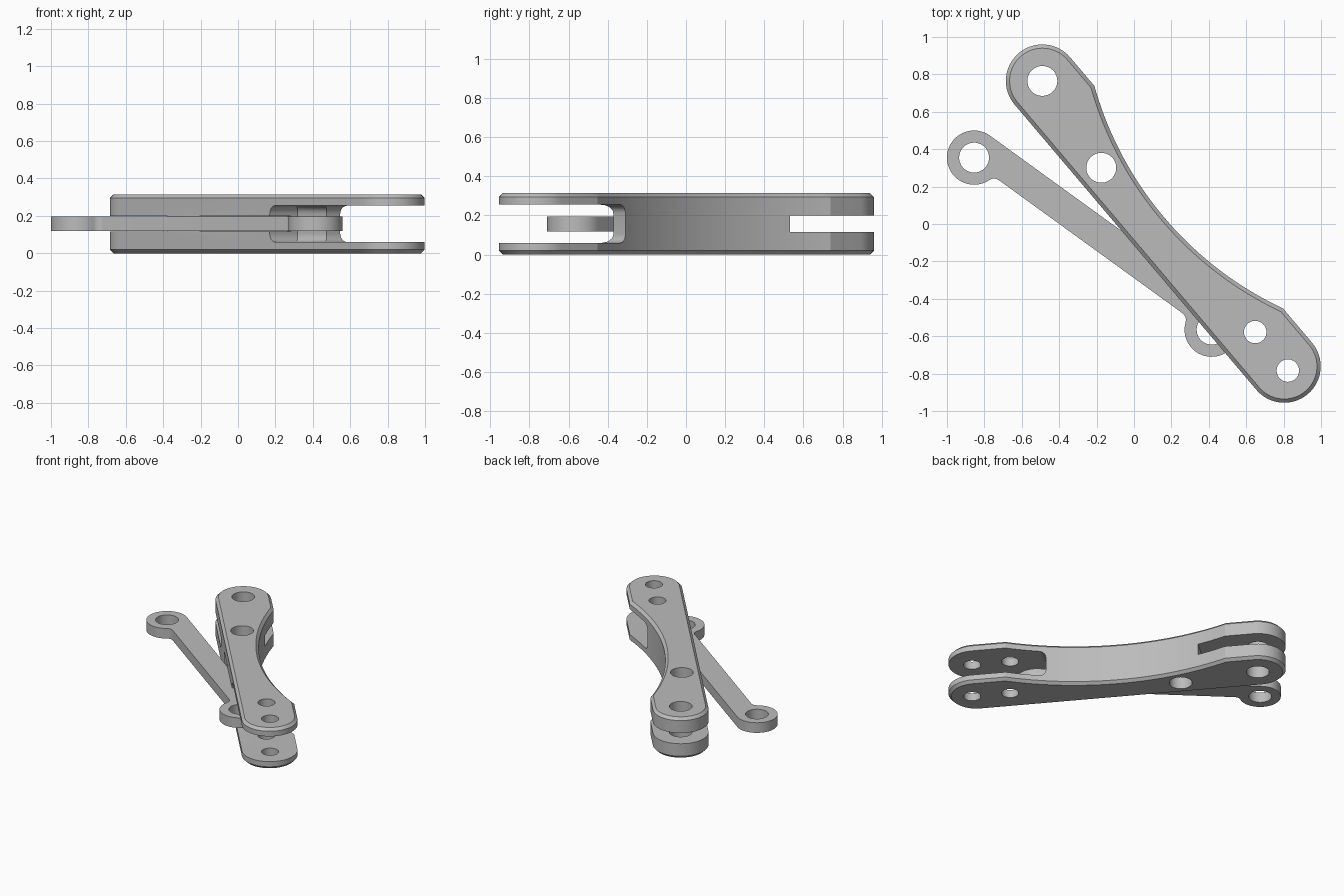
import bpy, bmesh, math
from mathutils import Matrix, Vector

if "Cube" in bpy.data.objects:
    bpy.data.objects.remove(bpy.data.objects["Cube"], do_unlink=True)

grey = bpy.data.materials.new("machined grey")
grey.use_nodes = True
grey.diffuse_color = (0.5, 0.5, 0.5, 1)
grey.node_tree.nodes["Principled BSDF"].inputs["Base Color"].default_value = (0.5, 0.5, 0.5, 1)


def arc(cx, cy, r, a0, a1, n):
    """Points on an arc, angles in degrees."""
    return [(cx + r * math.cos(math.radians(a0 + (a1 - a0) * i / n)),
             cy + r * math.sin(math.radians(a0 + (a1 - a0) * i / n))) for i in range(n + 1)]


def frame(p, q):
    """Matrix whose x axis runs from p to q in plan."""
    d = Vector(q) - Vector(p)
    return Matrix.Translation((p[0], p[1], 0)) @ Matrix.Rotation(math.atan2(d.y, d.x), 4, 'Z')


def plate(name, outline, z0, z1, matrix, bevel=0, segments=1):
    """Extruded outline with optional bevel on its top and bottom rims."""
    bm = bmesh.new()
    base = bm.faces.new([bm.verts.new((x, y, z0)) for x, y in outline])
    ext = bmesh.ops.extrude_face_region(bm, geom=[base])
    top = [g for g in ext["geom"] if isinstance(g, bmesh.types.BMVert)]
    bmesh.ops.translate(bm, verts=top, vec=(0, 0, z1 - z0))
    bmesh.ops.recalc_face_normals(bm, faces=bm.faces[:])
    if bevel:
        rims = [e for e in bm.edges if abs(e.verts[0].co.z - e.verts[1].co.z) < 1e-6]
        bmesh.ops.bevel(bm, geom=rims, offset=bevel, offset_type='OFFSET',
                        segments=segments, profile=0.5, affect='EDGES')
    bm.transform(matrix)
    mesh = bpy.data.meshes.new(name)
    bm.to_mesh(mesh)
    bm.free()
    mesh.materials.append(grey)
    obj = bpy.data.objects.new(name, mesh)
    bpy.context.collection.objects.link(obj)
    return obj


def cut(obj, cutter):
    """Subtract a cutter, then discard it."""
    cutter.hide_render = True
    mod = obj.modifiers.new("cut", 'BOOLEAN')
    mod.operation, mod.solver, mod.object = 'DIFFERENCE', 'EXACT', cutter
    bpy.ops.object.select_all(action='DESELECT')
    obj.select_set(True)
    bpy.context.view_layer.objects.active = obj
    bpy.ops.object.modifier_apply(modifier=mod.name)
    bpy.data.objects.remove(cutter, do_unlink=True)


def drill(obj, matrix, holes):
    for x, y, r in holes:
        cut(obj, plate("hole_cutter", arc(x, y, r, 0, 352.5, 47), -0.1, 0.5, matrix))


def finish(obj):
    bpy.ops.object.select_all(action='DESELECT')
    obj.select_set(True)
    bpy.context.view_layer.objects.active = obj
    bpy.ops.object.shade_smooth_by_angle(angle=math.radians(20))


# Main arm: rounded ends, one straight side, one hollowed side
R, LENGTH, HEIGHT = 0.195, 2.0, 0.315
arm_frame = frame((-0.49, 0.765), (0.80, -0.757))
half, sag = 0.78, 0.17
big_r = half * half / (2 * sag) + sag / 2
sweep = math.degrees(math.asin(half / big_r))
outline = (arc(0, 0, R, 90, 270, 32) + arc(LENGTH, 0, R, -90, 90, 32)
           + arc(0.98, R - sag + big_r, big_r, -90 + sweep, -90 - sweep, 40))
arm = plate("main_arm", outline, 0, HEIGHT, arm_frame, 0.02)

# Narrow slot in the back end
cut(arm, plate("narrow_slot_cutter", [(-1, -1), (0.405, -1), (0.405, 1), (-1, 1)],
               0.116, 0.199, arm_frame))
# Wide stepped fork slot with rounded floor in the front end
fork = [(1.25, -1), (3, -1), (3, 1), (1.49, 1), (1.49, 0), (1.25, 0)]
cut(arm, plate("fork_slot_cutter", fork, 0.06, 0.255, arm_frame, 0.045, 6))
# Shallow pocket that clears the link
cut(arm, plate("link_pocket_cutter", [(0.56, -0.215), (1.32, -0.215), (1.32, -0.03)],
               0.116, 0.199, arm_frame))
drill(arm, arm_frame, [(0, 0, 0.08), (0.558, -0.06, 0.08), (1.76, 0, 0.06), (2.03, 0, 0.06)])
finish(arm)

# Thin link: offset bar between two eyes, filleted on the lower side
c, d = (-0.855, 0.355), (0.415, -0.565)
link_frame = frame(c, d)
span = (Vector(d) - Vector(c)).length
r, low, f = 0.145, -0.02, 0.045
fy = low - f
fx = math.sqrt((r + f) ** 2 - fy ** 2)
a = math.degrees(math.atan2(-fy, fx))
link_outline = (arc(0, 0, r, 90, 360 - a, 36) + arc(fx, fy, f, 180 - a, 90, 8)[1:]
                + arc(span - fx, fy, f, 90, a, 8)
                + arc(span, 0, r, 180 + a, 450, 36)[1:])
link = plate("link_bar", link_outline, 0.118, 0.196, link_frame)
drill(link, link_frame, [(0, 0, 0.08), (span, 0, 0.08)])
finish(link)
